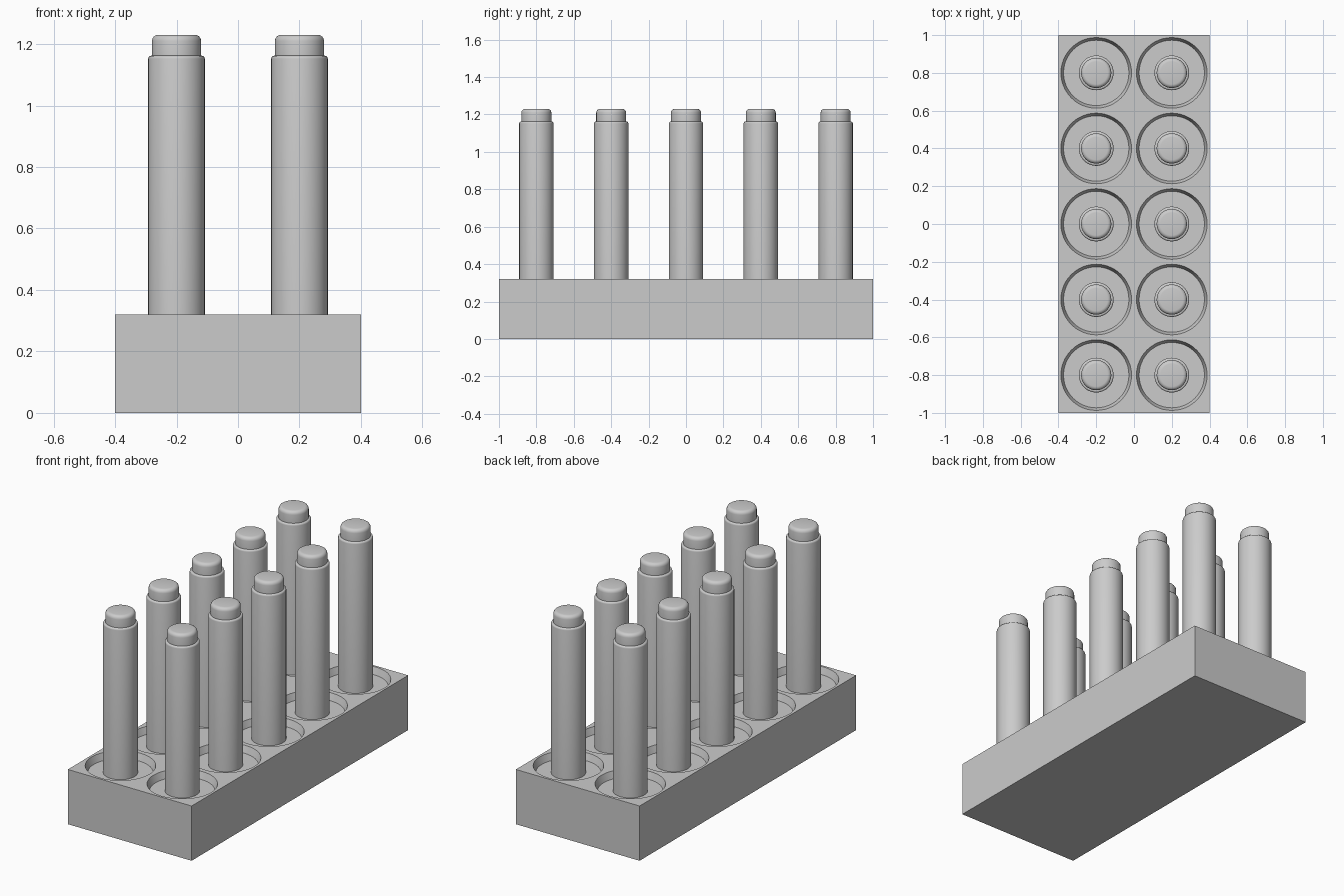
import bpy, bmesh
from math import sin, cos, pi, radians

if "Cube" in bpy.data.objects:
    bpy.data.objects.remove(bpy.data.objects["Cube"])

SEG = 48
SPOTS = [(x, -0.8 + 0.4 * j) for x in (-0.2, 0.2) for j in range(5)]


def finish(name, bm):
    bmesh.ops.recalc_face_normals(bm, faces=bm.faces)
    mesh = bpy.data.meshes.new(name)
    bm.to_mesh(mesh)
    bm.free()
    obj = bpy.data.objects.new(name, mesh)
    bpy.context.collection.objects.link(obj)
    return obj


def lathe(bm, profile, cx, cy):
    """Closed solid turned from (radius, z) points, bottom to top."""
    rings = [[bm.verts.new((cx + r * cos(2 * pi * i / SEG), cy + r * sin(2 * pi * i / SEG), z))
              for i in range(SEG)] for r, z in profile]
    for a, b in zip(rings, rings[1:]):
        for i in range(SEG):
            k = (i + 1) % SEG
            bm.faces.new((a[i], a[k], b[k], b[i]))
    bm.faces.new(rings[0][::-1])
    bm.faces.new(rings[-1])


def smooth(obj, angle=35):
    bpy.ops.object.select_all(action='DESELECT')
    obj.select_set(True)
    bpy.context.view_layer.objects.active = obj
    bpy.ops.object.shade_smooth_by_angle(angle=radians(angle))


def arc(r, z, f, n=4):
    """Quarter-round shoulder of size f ending at height z."""
    return [(r - f + f * cos(pi / 2 * i / n), z - f + f * sin(pi / 2 * i / n)) for i in range(n + 1)]


# Base block
bm = bmesh.new()
bmesh.ops.create_cube(bm, size=1)
for v in bm.verts:
    v.co = (v.co.x * 0.8, v.co.y * 2.0, (v.co.z + 0.5) * 0.32)
base = finish("base_block", bm)

# Shallow tapered round recesses cut into the top
bm = bmesh.new()
for x, y in SPOTS:
    lathe(bm, [(0.173, 0.28), (0.187, 0.32), (0.194, 0.34)], x, y)
cutter = finish("recess_cutter", bm)
mod = base.modifiers.new("recesses", 'BOOLEAN')
mod.operation = 'DIFFERENCE'
mod.solver = 'EXACT'
mod.object = cutter
bpy.context.view_layer.objects.active = base
bpy.ops.object.modifier_apply(modifier=mod.name)
bpy.data.objects.remove(cutter)
smooth(base)

# Pegs with a narrower rounded cap, one standing in each recess
peg_profile = [(0.092, 0.27)] + arc(0.092, 1.162, 0.01) + [(0.08, 1.162)] + arc(0.08, 1.23, 0.02)
for n, (x, y) in enumerate(SPOTS):
    bm = bmesh.new()
    lathe(bm, peg_profile, x, y)
    smooth(finish(f"peg_{n + 1}", bm))
